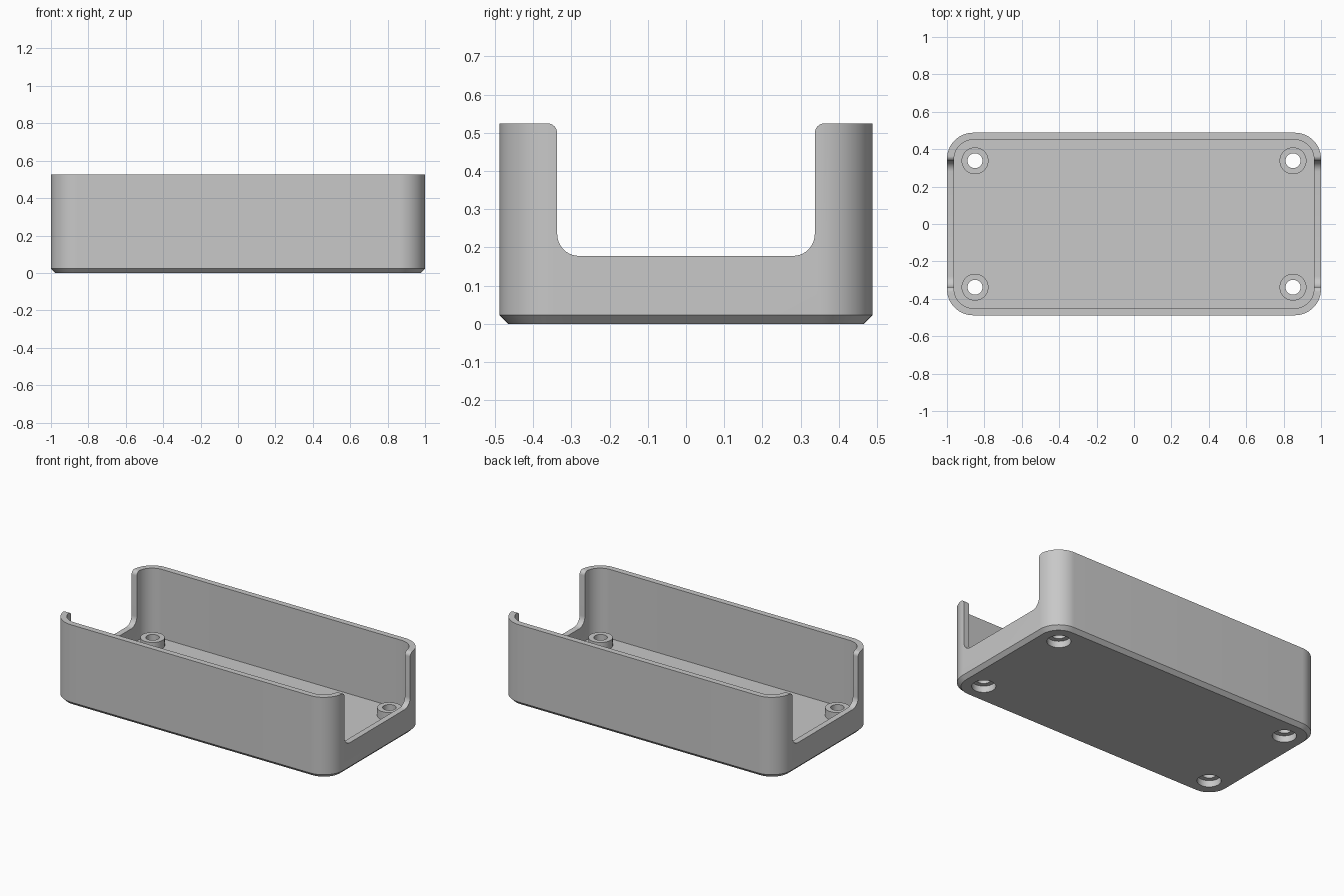
import bpy, bmesh, math

if "Cube" in bpy.data.objects:
    bpy.data.objects.remove(bpy.data.objects["Cube"])

LX, LY, H = 1.0, 0.488, 0.525        # half length, half depth, height
R, WALL, CHAMFER, FLOOR = 0.14, 0.038, 0.023, 0.077
SLOT_Y, SLOT_Z = 0.337, 0.178        # end opening half width and sill height

grey = bpy.data.materials.new("plain grey")
grey.diffuse_color = (0.58, 0.58, 0.58, 1)
grey.use_nodes = True
grey.node_tree.nodes["Principled BSDF"].inputs["Base Color"].default_value = grey.diffuse_color


def arc(cx, cy, r, a0, a1, n):
    """Points along an arc, angles in degrees."""
    return [(cx + r * math.cos(math.radians(a0 + (a1 - a0) * i / n)),
             cy + r * math.sin(math.radians(a0 + (a1 - a0) * i / n)))
            for i in range(n + 1)]


def rounded_rect(inset):
    r, pts = R - inset, []
    for sx, sy, a in ((1, 1, 0), (-1, 1, 90), (-1, -1, 180), (1, -1, 270)):
        pts += arc(sx * (LX - R), sy * (LY - R), r, a, a + 90, 16)
    return pts


def loft(name, rings):
    """Skin a closed solid through equal rings of 3D points."""
    bm = bmesh.new()
    loops = [[bm.verts.new(p) for p in ring] for ring in rings]
    n = len(loops[0])
    for a, b in zip(loops, loops[1:]):
        for i in range(n):
            j = (i + 1) % n
            bm.faces.new((a[i], a[j], b[j], b[i]))
    bm.faces.new(loops[0][::-1])
    bm.faces.new(loops[-1])
    bmesh.ops.recalc_face_normals(bm, faces=bm.faces)
    me = bpy.data.meshes.new(name)
    bm.to_mesh(me)
    bm.free()
    me.materials.append(grey)
    ob = bpy.data.objects.new(name, me)
    bpy.context.collection.objects.link(ob)
    return ob


def cylinder(name, x, y, r, z0, z1):
    pts = arc(x, y, r, 0, 360, 40)[:-1]
    return loft(name, [[(px, py, z) for px, py in pts] for z in (z0, z1)])


def combine(target, tool, operation):
    mod = target.modifiers.new(operation.lower(), 'BOOLEAN')
    mod.operation, mod.object, mod.solver = operation, tool, 'EXACT'
    bpy.context.view_layer.objects.active = target
    bpy.ops.object.modifier_apply(modifier=mod.name)
    bpy.data.objects.remove(tool, do_unlink=True)


# Open tray: chamfered base, outer wall, rim, inner wall, floor
tray = loft("tray", [[(x, y, z) for x, y in rounded_rect(inset)] for inset, z in
                     ((CHAMFER, 0), (0, CHAMFER), (0, H), (WALL, H), (WALL, FLOOR))])

# Rounded opening through both end walls
fillet, lip = 0.057, 0.026
half = arc(SLOT_Y - fillet, SLOT_Z + fillet, fillet, -90, 0, 10)
half += arc(SLOT_Y + lip, H - lip, lip, 180, 90, 8)
half.append((SLOT_Y + lip, H + 0.2))
outline = half + [(-y, z) for y, z in reversed(half)]
slot = loft("end_slot_cutter", [[(x, y, z) for y, z in outline] for x in (-1.2, 1.2)])
combine(tray, slot, 'DIFFERENCE')

# Screw bosses with through holes and recesses underneath
for sx in (-1, 1):
    for sy in (-1, 1):
        x, y = sx * 0.85, sy * 0.338
        combine(tray, cylinder("boss", x, y, 0.072, 0.058, 0.13), 'UNION')
        combine(tray, cylinder("hole_cutter", x, y, 0.04, -0.1, 0.3), 'DIFFERENCE')
        combine(tray, cylinder("recess_cutter", x, y, 0.07, -0.1, 0.042), 'DIFFERENCE')

# Smooth the round walls, keep the edges crisp
bpy.ops.object.select_all(action='DESELECT')
tray.select_set(True)
bpy.context.view_layer.objects.active = tray
bpy.ops.object.shade_smooth_by_angle(angle=math.radians(30))
